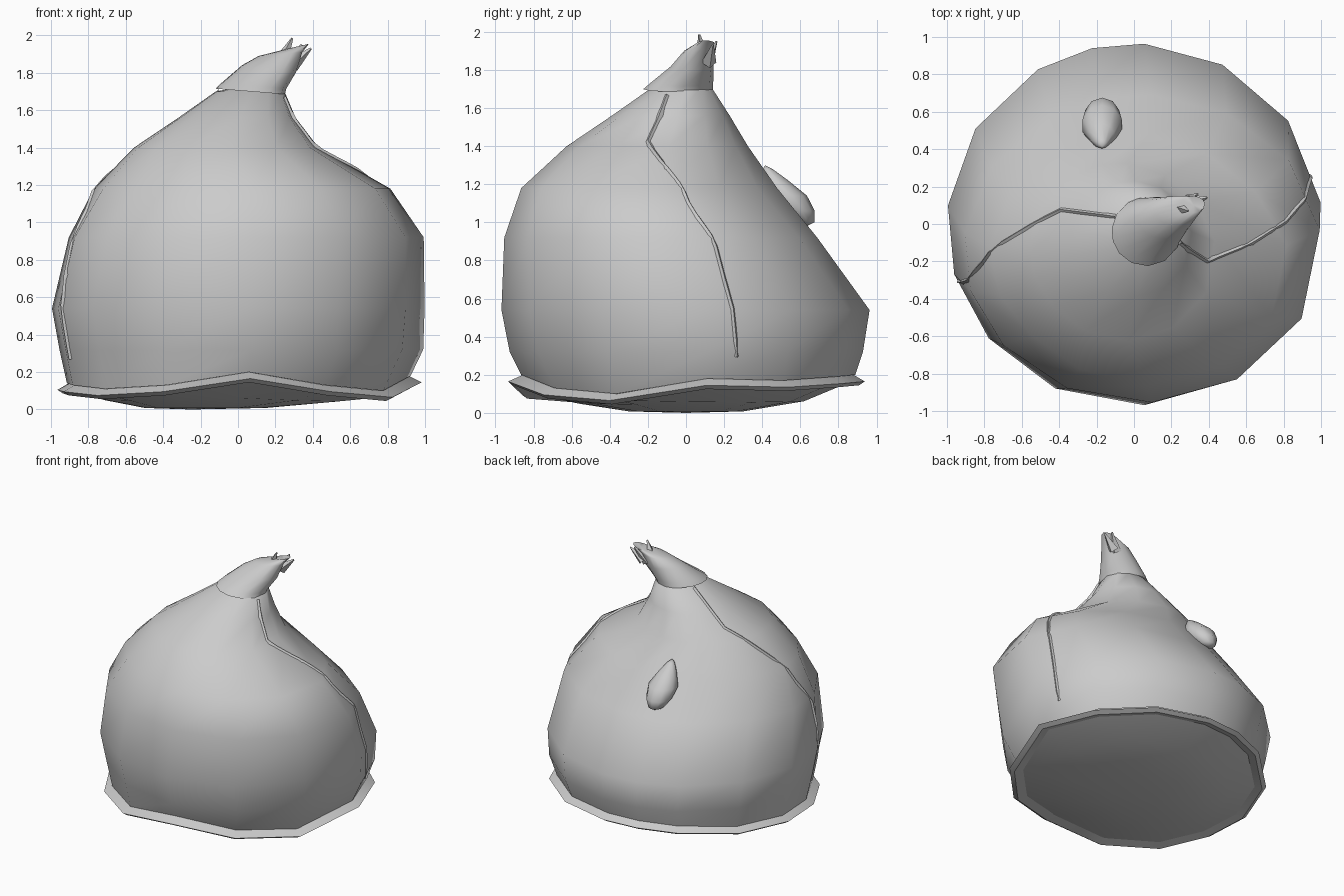
import bpy, bmesh
from math import cos, sin, radians
from mathutils import Vector

if "Cube" in bpy.data.objects:
    bpy.data.objects.remove(bpy.data.objects["Cube"], do_unlink=True)

# Uneven facet directions, anticlockwise from the model's left
ANGLES = [radians(a) for a in (7, 35, 62, 87, 103, 121, 148,
                               174, 196, 219, 245, 273, 302, 333)]
SIDES = len(ANGLES)
# Wavy hem height at each direction
hem = [0.18, 0.17, 0.19, 0.2, 0.2, 0.19, 0.16,
       0.14, 0.13, 0.11, 0.13, 0.2, 0.13, 0.1]

grey = bpy.data.materials.new("plain grey")
grey.use_nodes = True
colour = (0.6, 0.6, 0.6, 1)
grey.diffuse_color = colour
grey.node_tree.nodes["Principled BSDF"].inputs["Base Color"].default_value = colour


def add_mesh(name, bm, angle=50):
    bmesh.ops.recalc_face_normals(bm, faces=bm.faces)
    mesh = bpy.data.meshes.new(name)
    bm.to_mesh(mesh)
    bm.free()
    mesh.materials.append(grey)
    obj = bpy.data.objects.new(name, mesh)
    bpy.context.collection.objects.link(obj)
    bpy.ops.object.select_all(action="DESELECT")
    obj.select_set(True)
    bpy.context.view_layer.objects.active = obj
    bpy.ops.object.shade_smooth_by_angle(angle=radians(angle))
    return obj


def ring(left, right, front, back, heights, dents=()):
    """Oval fitted to four extents, pressed in at (direction, amount) dents."""
    cx, cy = (left + right) / 2, (front + back) / 2
    points = []
    for a, h in zip(ANGLES, heights):
        k = 1 - sum(amount * max(0, cos(a - radians(d))) ** 5 for d, amount in dents)
        points.append(Vector((cx + (right - left) / 2 * k * cos(a),
                              cy + (back - front) / 2 * k * sin(a), h)))
    return points


def loft(name, rings, last, angle=50):
    """Skin a stack of rings, or close the end on a centre point."""
    bm = bmesh.new()
    loops = [[bm.verts.new(p) for p in r] for r in rings]
    for a, b in zip(loops, loops[1:]):
        for i in range(SIDES):
            j = (i + 1) % SIDES
            bm.faces.new((a[i], a[j], b[j], b[i]))
    if last:
        c = bm.verts.new(last)
        for i in range(SIDES):
            bm.faces.new((loops[-1][i], loops[-1][(i + 1) % SIDES], c))
    return add_mesh(name, bm, angle)


def level(z):
    return [z] * SIDES


# Body: squat bulb with a long straight slope down the back
tuck = [(318, 0.09)]
body = loft("body", [
    ring(-0.92, 0.94, -0.88, 0.89, hem, tuck),
    ring(-0.96, 1.00, -0.93, 0.93, level(0.32), [(318, 0.02)]),
    ring(-1.00, 1.005, -0.97, 0.965, level(0.54)),
    ring(-0.91, 1.00, -0.955, 0.69, level(0.92)),
    ring(-0.78, 0.84, -0.88, 0.49, level(1.18), [(45, 0.07), (228, 0.08), (315, 0.03)]),
    ring(-0.56, 0.44, -0.63, 0.33, level(1.40), [(45, 0.04), (228, 0.04)]),
    ring(-0.32, 0.31, -0.39, 0.23, level(1.56)),
    ring(-0.12, 0.25, -0.19, 0.14, level(1.70)),
], last=(0.1, 0, 1.74))

# Thin flared lip around the hem
loft("hem_lip", [
    ring(-0.91, 0.93, -0.87, 0.88, hem, tuck),
    ring(-0.97, 1.00, -0.95, 0.94, [h - 0.035 for h in hem], tuck),
    ring(-0.94, 0.96, -0.92, 0.91, [h - 0.055 for h in hem], tuck),
    ring(-0.88, 0.90, -0.84, 0.85, [h - 0.04 for h in hem], tuck),
], last=None, angle=30)

# Shallow rounded underside
loft("underside", [
    ring(-0.90, 0.92, -0.86, 0.87, [h - 0.035 for h in hem], tuck),
    ring(-0.72, 0.66, -0.62, 0.62, [0.025 + h * 0.18 for h in hem], tuck),
    ring(-0.50, 0.15, -0.30, 0.30, level(0.008)),
], last=(-0.25, 0, 0))

# Leaning stem with a collar that stands proud at the front
slant = [-cos(a) for a in ANGLES]
loft("stem", [
    ring(-0.12, 0.252, -0.225, 0.142, [1.70 + s * 0.015 for s in slant]),
    ring(-0.09, 0.26, -0.19, 0.143, [1.73 + s * 0.015 for s in slant]),
    ring(0.02, 0.31, -0.08, 0.145, [1.82 + s * 0.02 for s in slant]),
    ring(0.11, 0.345, -0.01, 0.15, [1.90 - s * 0.01 for s in slant]),
    ring(0.25, 0.38, 0.06, 0.15, [1.94 - s * 0.015 for s in slant]),
], last=(0.32, 0.1, 1.93))


# Ragged points at the stem tip
def tip_spike(name, base, point):
    base, point = Vector(base), Vector(point)
    bm = bmesh.new()
    bmesh.ops.create_cone(bm, cap_ends=True, segments=4, radius1=0.04,
                          radius2=0.006, depth=(point - base).length)
    turn = (point - base).to_track_quat("Z", "Y").to_matrix().to_4x4()
    bm.transform(turn)
    bmesh.ops.translate(bm, verts=bm.verts, vec=(base + point) / 2)
    add_mesh(name, bm)


tip_spike("tip_spike_left", (0.29, 0.12, 1.84), (0.39, 0.14, 1.93))
tip_spike("tip_spike_top", (0.23, 0.09, 1.86), (0.29, 0.07, 1.985))
tip_spike("tip_spike_back", (0.26, 0.11, 1.84), (0.34, 0.16, 1.95))


# Slim side seams that hug the body
def seam(name, points):
    points = [Vector(p) for p in points]
    path = [a.lerp(b, t / 4) for a, b in zip(points, points[1:]) for t in range(4)]
    hugging = [body.closest_point_on_mesh(p)[1:3] for p in path]
    bm = bmesh.new()
    rows = []
    for i, (p, out) in enumerate(hugging):
        run = path[min(i + 1, len(path) - 1)] - path[max(i - 1, 0)]
        side = run.cross(out).normalized() * 0.025
        rows.append([bm.verts.new(q) for q in (p + side - out * 0.015, p + out * 0.012,
                                               p - side - out * 0.015)])
    for a, b in zip(rows, rows[1:]):
        for k in range(2):
            bm.faces.new((a[k], a[k + 1], b[k + 1], b[k]))
    add_mesh(name, bm, 80)


seam("right_seam", [(-0.10, 0.04, 1.70), (-0.40, 0.08, 1.49), (-0.70, -0.10, 1.24),
                    (-0.88, -0.30, 0.88), (-0.96, -0.32, 0.56), (-0.92, -0.30, 0.16)])
seam("left_seam", [(0.25, -0.10, 1.67), (0.40, -0.20, 1.43), (0.63, -0.10, 1.28),
                   (0.84, 0.03, 1.13), (0.95, 0.17, 0.88), (0.96, 0.25, 0.55),
                   (0.93, 0.28, 0.20)])

# Small teardrop tail nub on the back slope, tapering upwards
bm = bmesh.new()
bmesh.ops.create_uvsphere(bm, u_segments=10, v_segments=6, radius=1)
for v in bm.verts:
    taper = 1 - 0.6 * max(v.co.z, 0)
    v.co = Vector((v.co.x * 0.11 * taper, v.co.y * 0.11 * taper - v.co.z * 0.11,
                   v.co.z * 0.16))
bmesh.ops.translate(bm, verts=bm.verts, vec=(-0.17, 0.525, 1.14))
add_mesh("tail_nub", bm, 80)
